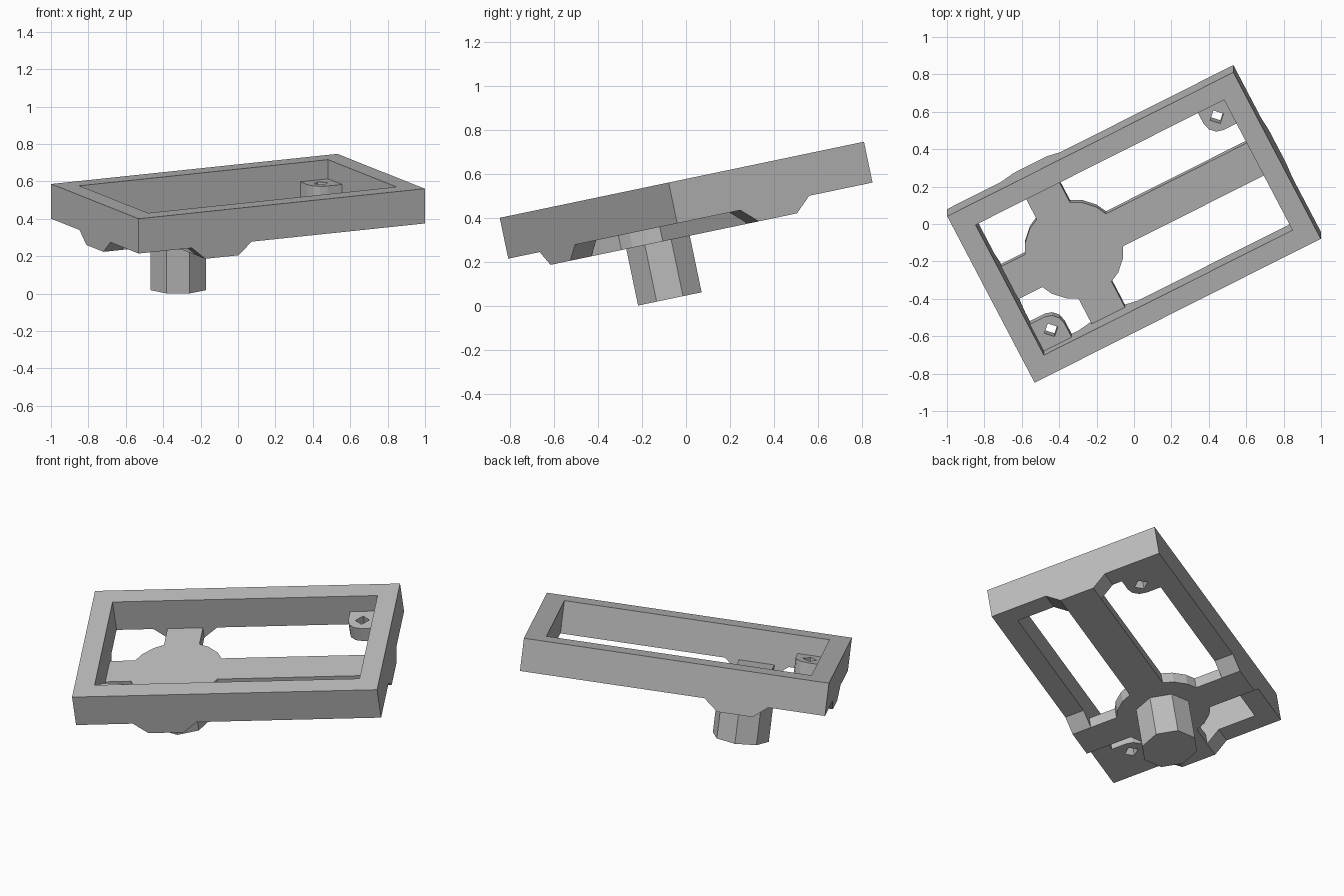
import bpy, bmesh
from math import radians, cos, sin, pi
from mathutils import Matrix

cube = bpy.data.objects.get("Cube")
if cube:
    bpy.data.objects.remove(cube, do_unlink=True)

# Sizes in the frame's own coordinates: z = 0 is the frame underside
HX, HY, HEIGHT = 0.86, 0.511, 0.19       # outer half sizes and height
IX, IY = 0.747, 0.40                     # opening half sizes
HUB_X, HUB_R = -0.36, 0.265
PLATE = 0.067                            # support thickness
BAR, FLARE = 0.1, 0.18                   # half widths of bar and flared foot
YAW = radians(27.2)
TILT = (Matrix.Translation((0, 0.02, 0.388))
        @ Matrix.Rotation(radians(11.8), 4, 'X') @ Matrix.Rotation(YAW, 4, 'Z'))

grey = bpy.data.materials.new("plain_grey")
grey.use_nodes = True
grey.diffuse_color = (0.5, 0.5, 0.5, 1)
grey.node_tree.nodes["Principled BSDF"].inputs["Base Color"].default_value = (0.5, 0.5, 0.5, 1)


def prism(name, points, z0, z1, base=Matrix()):
    """Extrude a flat outline from z0 to z1, then place it in the tilted frame."""
    bm = bmesh.new()
    face = bm.faces.new([bm.verts.new((x, y, z0)) for x, y in points])
    new = bmesh.ops.extrude_face_region(bm, geom=[face])["geom"]
    verts = [v for v in new if isinstance(v, bmesh.types.BMVert)]
    bmesh.ops.translate(bm, verts=verts, vec=(0, 0, z1 - z0))
    bmesh.ops.transform(bm, matrix=base, verts=bm.verts)
    bmesh.ops.recalc_face_normals(bm, faces=bm.faces)
    mesh = bpy.data.meshes.new(name)
    bm.to_mesh(mesh)
    bm.free()
    mesh.materials.append(grey)
    obj = bpy.data.objects.new(name, mesh)
    bpy.context.collection.objects.link(obj)
    obj.matrix_world = TILT
    return obj


def rect(x0, x1, y0, y1):
    return [(x0, y0), (x1, y0), (x1, y1), (x0, y1)]


def ngon(cx, cy, r, n, start=0.0):
    return [(cx + r * cos(start + 2 * pi * i / n), cy + r * sin(start + 2 * pi * i / n))
            for i in range(n)]


def combine(target, other, operation):
    """Apply a boolean and drop the second shape."""
    bpy.context.view_layer.update()
    mod = target.modifiers.new(operation.lower(), 'BOOLEAN')
    mod.operation, mod.solver, mod.object = operation, 'EXACT', other
    bpy.context.view_layer.objects.active = target
    bpy.ops.object.modifier_apply(modifier=mod.name)
    bpy.data.objects.remove(other, do_unlink=True)


# Rectangular frame, open right through
frame = prism("frame", rect(-HX, HX, -HY, HY), 0, HEIGHT)
combine(frame, prism("opening", rect(-IX, IX, -IY, IY), -0.1, 0.3), 'DIFFERENCE')

# Support under the frame: round hub with a long bar and a cross bar
support = prism("support_cross", ngon(HUB_X, 0, HUB_R, 20), -PLATE, 0)
combine(support, prism("bar", rect(-IX - 0.01, IX + 0.01, -BAR, BAR), -PLATE, 0), 'UNION')
combine(support, prism("bar", rect(HUB_X - BAR, HUB_X + BAR, -IY - 0.01, IY + 0.01),
                       -PLATE, 0), 'UNION')

# Flared feet where the bars meet the frame rim
profile = [(-FLARE, 0), (-BAR, -PLATE), (BAR, -PLATE), (FLARE, 0)]
for name, angle, cx, inner, outer in (
        ("right_foot", 180, 0, IX, HX), ("left_foot", 0, 0, IX, HX),
        ("front_foot", -90, HUB_X, IY, HY), ("back_foot", 90, HUB_X, IY, HY)):
    # the outline stands upright and runs outward along local x
    upright = Matrix(((0, 0, 1, 0), (1, 0, 0, 0), (0, 1, 0, 0), (0, 0, 0, 1)))
    place = Matrix.Translation((cx, 0, 0)) @ Matrix.Rotation(radians(angle), 4, 'Z') @ upright
    prism(name, profile, inner, outer, place)

# Eight-sided post under the hub
prism("post", ngon(HUB_X, 0, 0.16, 8, pi / 8 - YAW), -0.33, -PLATE + 0.01)

# Two corner tabs, each with one round corner and a small square hole
arc = [(0.66 - 0.08 * sin(a * pi / 12), 0.315 - 0.08 * cos(a * pi / 12)) for a in range(0, 7, 2)]
outline = [(IX + 0.01, IY + 0.01), (IX + 0.01, 0.235)] + arc + [(0.58, IY + 0.01)]
for name, side in (("back_tab", 1), ("front_tab", -1)):
    tab = prism(name, [(side * x, side * y) for x, y in outline], 0, 0.085)
    combine(tab, prism("hole", ngon(side * 0.66, side * 0.315, 0.04, 4), -0.1, 0.2), 'DIFFERENCE')
